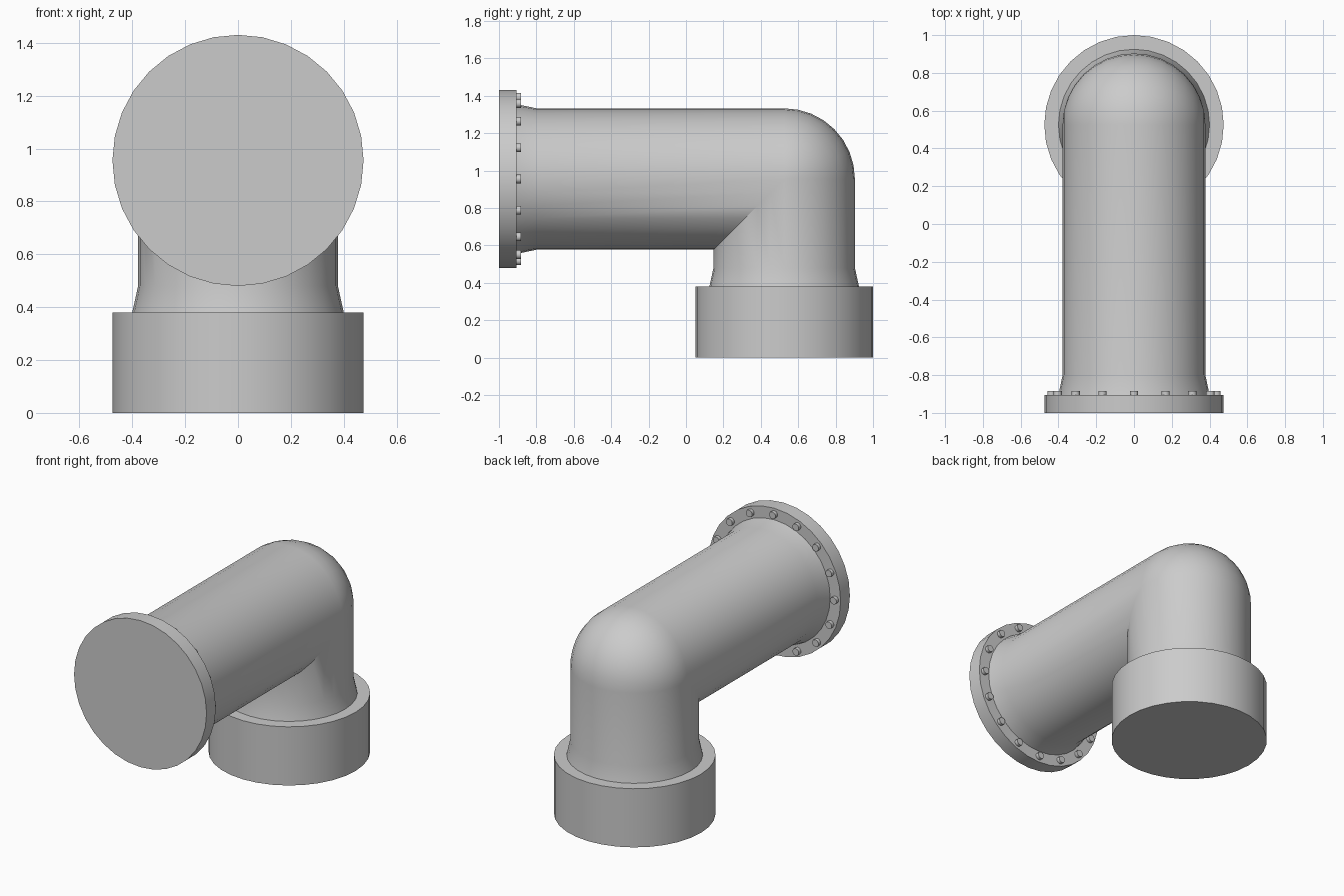
import bpy, bmesh, math
from mathutils import Matrix, Vector

cube = bpy.data.objects.get("Cube")
if cube:
    bpy.data.objects.remove(cube)

SIDES = 32
YC, ZC = 0.525, 0.955       # where the two pipe axes meet
R_PIPE, R_FLARE, R_RIM = 0.378, 0.4, 0.475
BASE_TOP, FLANGE_BACK = 0.38, -0.905

grey = bpy.data.materials.new("pipe_grey")
grey.use_nodes = True
grey.diffuse_color = (0.6, 0.6, 0.6, 1)
grey.node_tree.nodes["Principled BSDF"].inputs["Base Color"].default_value = (0.6, 0.6, 0.6, 1)


def finish(bm, name, angle=35):
    bmesh.ops.recalc_face_normals(bm, faces=bm.faces)
    mesh = bpy.data.meshes.new(name)
    bm.to_mesh(mesh)
    bm.free()
    mesh.materials.append(grey)
    obj = bpy.data.objects.new(name, mesh)
    bpy.context.collection.objects.link(obj)
    bpy.ops.object.select_all(action='DESELECT')
    obj.select_set(True)
    bpy.context.view_layer.objects.active = obj
    bpy.ops.object.shade_smooth_by_angle(angle=math.radians(angle))
    return obj


def add_cylinder(bm, centre, radius, depth, sides, along_y=False):
    turn = Matrix.Rotation(math.pi / 2, 4, 'X') if along_y else Matrix()
    bmesh.ops.create_cone(bm, cap_ends=True, segments=sides, radius1=radius,
                          radius2=radius, depth=depth,
                          matrix=Matrix.Translation(centre) @ turn)


# Elbow pipe: rounded on the outer side, mitred to a sharp inner corner
def bend_point(x, h, theta):
    if h < 0:
        return (x, YC + h, ZC + h)
    return (x, YC + h * math.sin(theta), ZC + h * math.cos(theta))


def ring(bm, radius, place):
    angles = [2 * math.pi * i / SIDES for i in range(SIDES)]
    return [bm.verts.new(place(radius * math.cos(a), radius * math.sin(a))) for a in angles]


bm = bmesh.new()
rings = [ring(bm, r, lambda x, h, y=y: (x, y, ZC + h))
         for y, r in ((FLANGE_BACK, R_FLARE), (-0.8, R_PIPE))]
STEPS = 8
for k in range(STEPS + 1):
    theta = math.pi / 2 * k / STEPS
    rings.append(ring(bm, R_PIPE, lambda x, h, t=theta: bend_point(x, h, t)))
rings += [ring(bm, r, lambda x, h, z=z: (x, YC + h, z))
          for z, r in ((0.48, R_PIPE), (BASE_TOP, R_FLARE))]
for a, b in zip(rings, rings[1:]):
    for i in range(SIDES):
        j = (i + 1) % SIDES
        bm.faces.new((a[i], a[j], b[j], b[i]))
bmesh.ops.remove_doubles(bm, verts=bm.verts, dist=0.0005)
finish(bm, "elbow_pipe")

# Base collar
bm = bmesh.new()
add_cylinder(bm, Vector((0, YC, BASE_TOP / 2)), R_RIM, BASE_TOP, SIDES)
finish(bm, "base_collar")

# End flange
bm = bmesh.new()
add_cylinder(bm, Vector((0, (FLANGE_BACK - 1) / 2, ZC)), R_RIM, 1 + FLANGE_BACK, SIDES, True)
finish(bm, "end_flange")

# Bolt heads around the back of the flange
bm = bmesh.new()
BOLTS = 16
for i in range(BOLTS):
    a = 2 * math.pi * i / BOLTS
    add_cylinder(bm, Vector((0.437 * math.cos(a), FLANGE_BACK + 0.008, ZC + 0.437 * math.sin(a))),
                 0.023, 0.028, 10, True)
finish(bm, "flange_bolts", 40)
